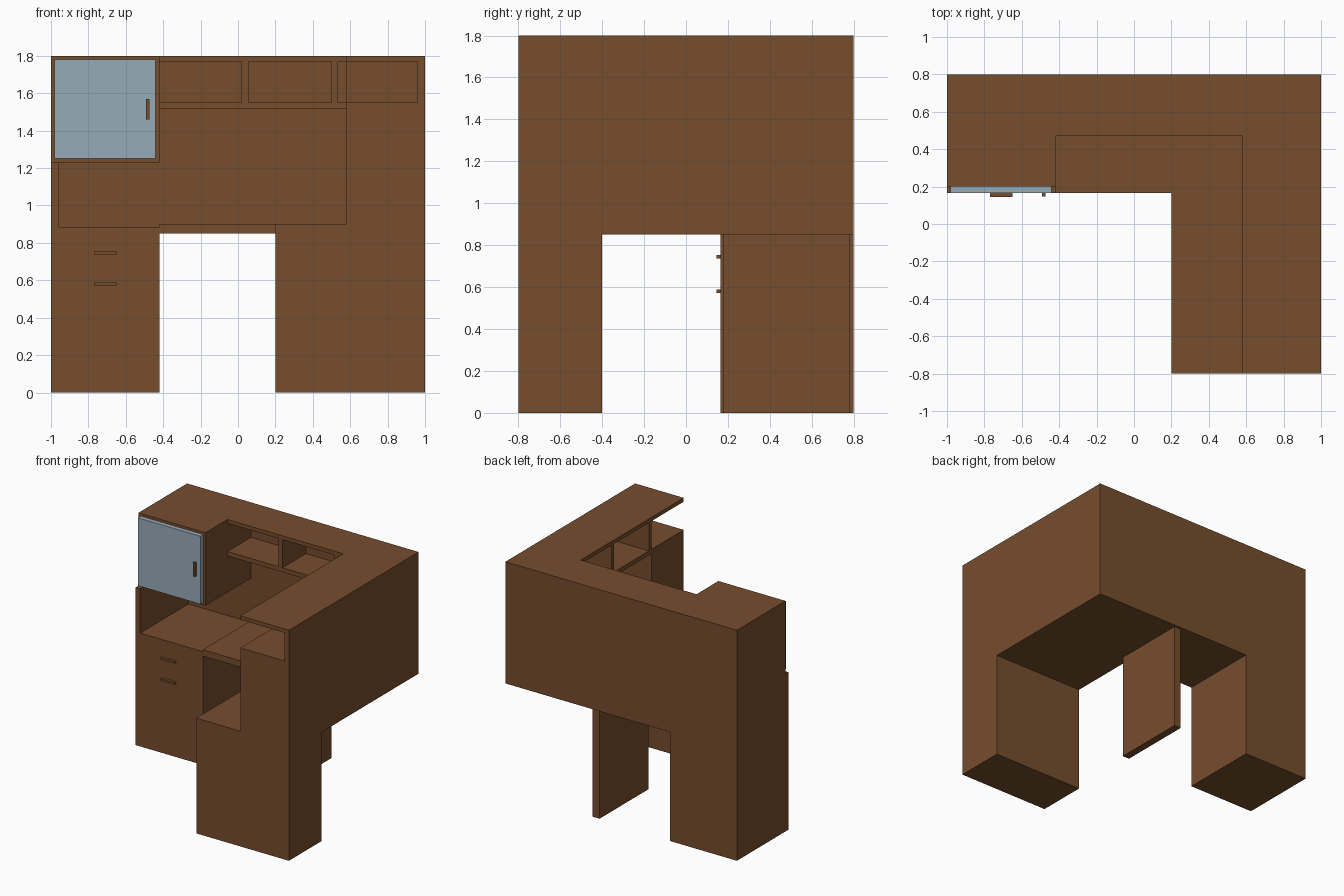
import bpy
import bmesh

old = bpy.data.objects.get("Cube")
if old:
    bpy.data.objects.remove(old, do_unlink=True)


def make_material(name, rgb):
    mat = bpy.data.materials.new(name)
    mat.use_nodes = True
    color = (*rgb, 1.0)
    mat.diffuse_color = color
    mat.node_tree.nodes["Principled BSDF"].inputs["Base Color"].default_value = color
    return mat


wood = make_material("brown wood", (0.18, 0.075, 0.027))
glass = make_material("pale blue glass", (0.31, 0.41, 0.48))


def box(name, x, y, z, mat=wood):
    """Flat-faced box from (low, high) ranges on each axis."""
    bm = bmesh.new()
    bmesh.ops.create_cube(bm, size=1)
    for v in bm.verts:
        v.co = [r[0] if c < 0 else r[1] for c, r in zip(v.co, (x, y, z))]
    mesh = bpy.data.meshes.new(name)
    bm.to_mesh(mesh)
    bm.free()
    mesh.materials.append(mat)
    obj = bpy.data.objects.new(name, mesh)
    bpy.context.collection.objects.link(obj)
    return obj


# Shared levels and edges
DESK = (0.85, 0.9)
SHELF = (1.515, 1.55)
TOP = (1.77, 1.8)
CUBBY = (SHELF[1], TOP[0])
BACK = 0.8
FRONT = 0.165      # front of drawers and back worktop
HUTCH = 0.47       # front of back hutch
WING = 0.58        # inner edge of wing hutch
CAB = -0.42        # inner side of cabinets

# Drawer cabinet, side panel and open niche
box("drawer_cabinet", (-1, CAB), (FRONT, BACK), (0, 0.885))
box("niche_side_panel", (-1, -0.96), (FRONT, BACK), (0.885, 1.23))
for i, z in enumerate((0.58, 0.745)):
    box(f"drawer_handle_{i + 1}", (-0.77, -0.65), (0.145, FRONT), (z - 0.008, z + 0.008))

# Upper cabinet with glass door
box("upper_cabinet", (-1, CAB), (0.2, BACK), (1.23, 1.8))
box("glass_door", (-0.98, -0.44), (FRONT, 0.2), (1.25, 1.78), glass)
box("door_handle", (-0.492, -0.474), (0.148, FRONT), (1.46, 1.57))

# Worktops and supports
box("back_worktop", (CAB, 1), (FRONT, BACK), DESK)
box("wing_worktop", (0.2, 1), (-0.8, FRONT), DESK)
box("wing_pedestal", (0.2, 1), (-0.8, -0.4), (0, DESK[0]))
box("support_panel", (0.2, 0.26), (0.18, 0.78), (0, DESK[0]))

# Outer walls
box("back_wall", (-1, 0.96), (0.76, BACK), (DESK[0], TOP[0]))
box("side_wall", (0.96, 1), (-0.8, BACK), (DESK[1], TOP[0]))
box("wing_end_block", (WING, 0.96), (-0.8, -0.4), (DESK[1], SHELF[1]))

# Shelf and top boards of both hutches
for name, z in (("shelf", SHELF), ("top", TOP)):
    box(f"back_hutch_{name}", (CAB, 1 if z is TOP else 0.96),
        (HUTCH, BACK if z is TOP else 0.76), z)
    box(f"wing_hutch_{name}", (WING, 1 if z is TOP else 0.96),
        (-0.8 if z is TOP else -0.4, HUTCH), z)

# Cubby dividers
for i, x in enumerate((0.02, 0.5)):
    box(f"back_divider_{i + 1}", (x, x + 0.035), (HUTCH, 0.76), CUBBY)
for i, y in enumerate((-0.4, 0.06)):
    box(f"wing_divider_{i + 1}", (WING, 0.96), (y, y + 0.03), CUBBY)
